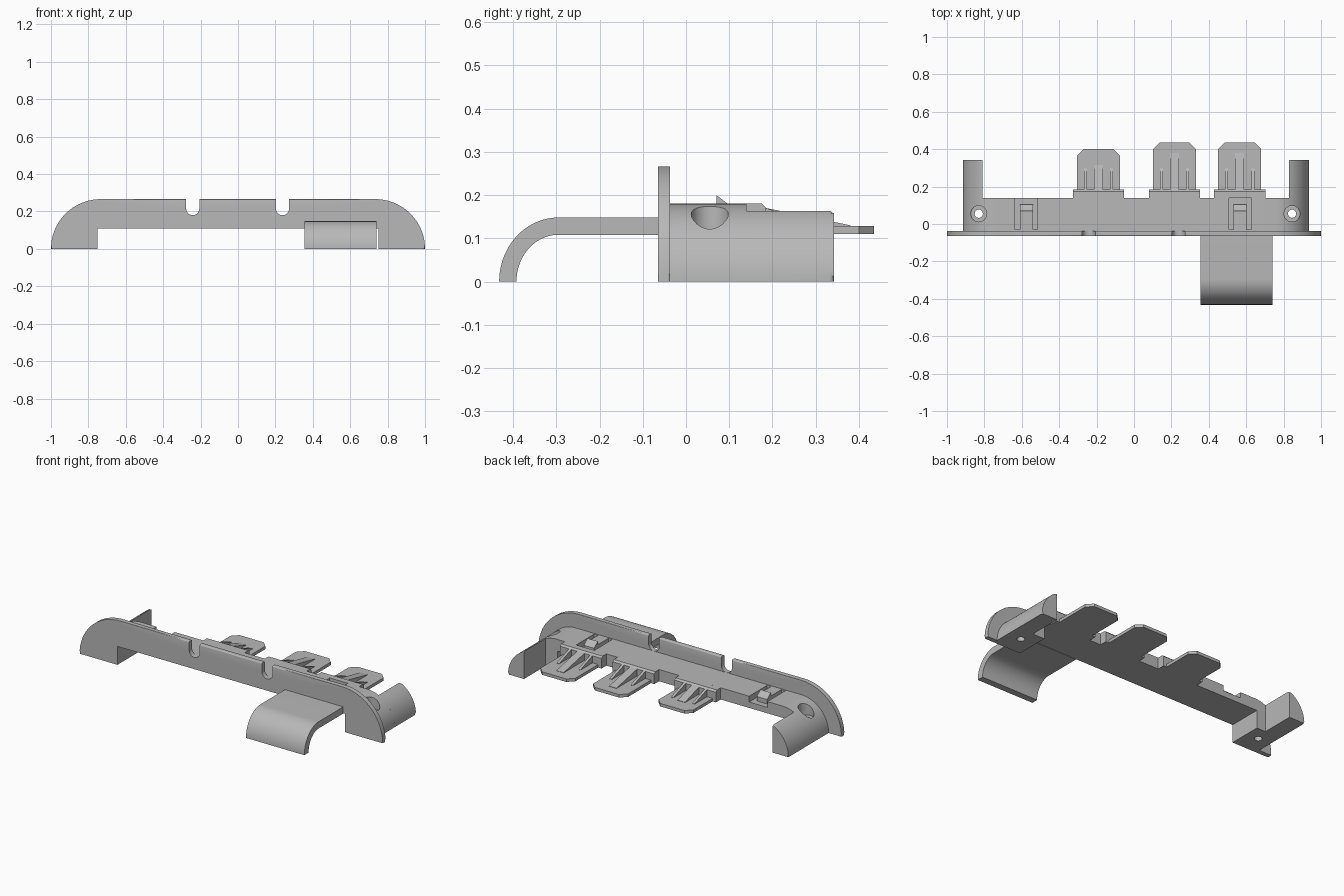
import bpy, bmesh, math

if "Cube" in bpy.data.objects:
    bpy.data.objects.remove(bpy.data.objects["Cube"], do_unlink=True)

grey = bpy.data.materials.new("light_grey_plastic")
grey.use_nodes = True
COLOUR = (0.48, 0.48, 0.48, 1)
grey.diffuse_color = COLOUR
grey.node_tree.nodes["Principled BSDF"].inputs["Base Color"].default_value = COLOUR


def arc(cx, cz, rx, rz, start, end, steps=16):
    angles = [math.radians(start + (end - start) * i / steps) for i in range(steps + 1)]
    return [(cx + rx * math.cos(a), cz + rz * math.sin(a)) for a in angles]


def prism(name, outline, axis, low, high, round_edge=None, width=0.01):
    """Extrude a flat outline along an axis; optionally round chosen edges."""
    place = {"x": lambda u, v, w: (w, u, v),
             "y": lambda u, v, w: (u, w, v),
             "z": lambda u, v, w: (u, v, w)}[axis]
    bm = bmesh.new()
    near = [bm.verts.new(place(u, v, low)) for u, v in outline]
    far = [bm.verts.new(place(u, v, high)) for u, v in outline]
    bm.faces.new(near)
    bm.faces.new(far)
    for i in range(len(outline)):
        j = (i + 1) % len(outline)
        bm.faces.new((near[i], near[j], far[j], far[i]))
    if round_edge:
        chosen = [e for e in bm.edges if round_edge(e.verts[0].co, e.verts[1].co)]
        bmesh.ops.bevel(bm, geom=chosen, offset=width, segments=4, profile=0.5, affect="EDGES")
    bmesh.ops.recalc_face_normals(bm, faces=bm.faces)
    mesh = bpy.data.meshes.new(name)
    bm.to_mesh(mesh)
    bm.free()
    mesh.materials.append(grey)
    obj = bpy.data.objects.new(name, mesh)
    bpy.context.collection.objects.link(obj)
    return obj


def box(name, x0, x1, y0, y1, z0, z1):
    return prism(name, [(x0, y0), (x1, y0), (x1, y1), (x0, y1)], "z", z0, z1)


def cut(target, cutter):
    cutter.hide_render = True
    mod = target.modifiers.new("cut", "BOOLEAN")
    mod.operation, mod.solver, mod.object = "DIFFERENCE", "EXACT", cutter
    bpy.context.view_layer.objects.active = target
    bpy.ops.object.modifier_apply(modifier=mod.name)
    bpy.data.objects.remove(cutter, do_unlink=True)


BACK = -0.037    # rear of the face plate
UNDER = 0.11     # underside of the deck
DECK = 0.18      # top of the deck

# Face plate with rounded ends and two cable notches
R = 0.266
plate = [(-0.75, UNDER), (-0.75, 0), (-1, 0)]
plate += arc(-1 + R, 0, R, R, 180, 90, 24)[1:]
for x in (-0.242, 0.238):
    plate += [(x - 0.035, R)] + arc(x, 0.215, 0.035, 0.035, 180, 360) + [(x + 0.035, R)]
plate += arc(1 - R, 0, R, R, 90, 0, 24) + [(0.75, 0), (0.75, UNDER)]


def plate_rim(a, b):
    on_rim = all(abs(v.z - R) < 1e-4 or
                 abs(math.hypot(abs(v.x) - 1 + R, v.z) - R) < 1e-4 and abs(v.x) > 1 - R
                 for v in (a, b))
    return on_rim and abs(a.y - b.y) < 1e-5 and abs(a.z - b.z) + abs(a.x - b.x) > 1e-4


prism("face_plate", plate, "y", -0.065, BACK, plate_rim, 0.006)

# Deck with a rounded foot block at each end
LEFT, RIGHT = 0.755, -0.735
deck_outline = [(-0.75, UNDER), (-0.75, 0)] + arc(RIGHT, 0, DECK, DECK, 180, 90, 24)
deck_outline += arc(LEFT, 0, DECK, DECK, 90, 0, 24) + [(0.75, 0), (0.75, UNDER)]
deck = prism("deck", deck_outline, "y", BACK, 0.14)

# Screw holes with counterbores
for x in (-0.83, 0.845):
    cut(deck, prism("counterbore", arc(x, 0.055, 0.043, 0.043, 0, 345, 23), "z", 0.1, 0.3))
    cut(deck, prism("screw_hole", arc(x, 0.055, 0.022, 0.022, 0, 345, 23), "z", -0.1, 0.2))

# Spring clips lying in grooves of the deck
for side, x in (("right", -0.575), ("left", 0.567)):
    cut(deck, box("groove", x - 0.06, x + 0.06, -0.03, 0.2, 0.145, 0.3))
    clip = [(-0.03, 0.145), (0.105, 0.145), (0.105, 0.172), (0.096, DECK),
            (0.07, 0.2), (0.07, DECK), (-0.03, DECK)]
    prism(side + "_clip", clip, "x", x - 0.034, x + 0.034)

# Rear wings continuing the rounded ends
for side, cx, sign in (("right", RIGHT, -1), ("left", LEFT, 1)):
    inner = cx + sign * 0.075
    wing = arc(cx, 0, sign * DECK, DECK, 0, math.degrees(math.acos(0.075 / DECK)), 16)

    def rear_curve(a, b, inner=inner):
        return min(a.y, b.y) > 0.34 and max(abs(a.x - inner), abs(b.x - inner)) > 1e-4 \
            and max(a.z, b.z) > 1e-4
    prism(side + "_wing", wing + [(inner, 0)], "y", 0.14, 0.342, rear_curve, 0.012)

# Latch tabs: raised base, thin tongue with clipped corners, sloping ribs
for n, (x, tip, rib_tip) in enumerate(((-0.19, 0.4, 0.315), (0.217, 0.435, 0.38),
                                       (0.565, 0.435, 0.38)), 1):
    base = [(0.14, UNDER), (0.185, UNDER), (0.185, 0.17), (0.175, DECK), (0.14, DECK)]
    prism(f"tab_base_{n}", base, "x", x - 0.137, x + 0.137)
    w, c = 0.115, 0.035
    tongue = [(x - w, 0.185), (x + w, 0.185), (x + w, tip - c), (x + w - c, tip),
              (x - w + c, tip), (x - w, tip - c)]
    prism(f"tab_tongue_{n}", tongue, "z", UNDER, 0.128)
    for label, dx, half, end in (("centre", 0, 0.024, rib_tip), ("right", -0.07, 0.008, 0.3),
                                 ("left", 0.07, 0.008, 0.3)):
        rib = [(0.185, 0.12), (end, 0.12), (end, 0.13), (0.185, 0.17)]
        prism(f"tab_{label}_rib_{n}", rib, "x", x + dx - half, x + dx + half)

# Curved front lip that bends down to the ground
lip = [(-0.064, 0.148)] + arc(-0.295, 0, 0.137, 0.148, 90, 180, 24)
lip += arc(-0.295, 0, 0.097, 0.108, 180, 90, 24) + [(-0.064, 0.108)]
prism("front_lip", lip, "x", 0.355, 0.74)

# Smooth the curved faces, keep real edges sharp
bpy.ops.object.select_all(action="DESELECT")
for obj in bpy.context.scene.objects:
    if obj.type == "MESH" and grey.name in obj.data.materials:
        obj.select_set(True)
        bpy.context.view_layer.objects.active = obj
bpy.ops.object.shade_smooth_by_angle(angle=math.radians(30))
